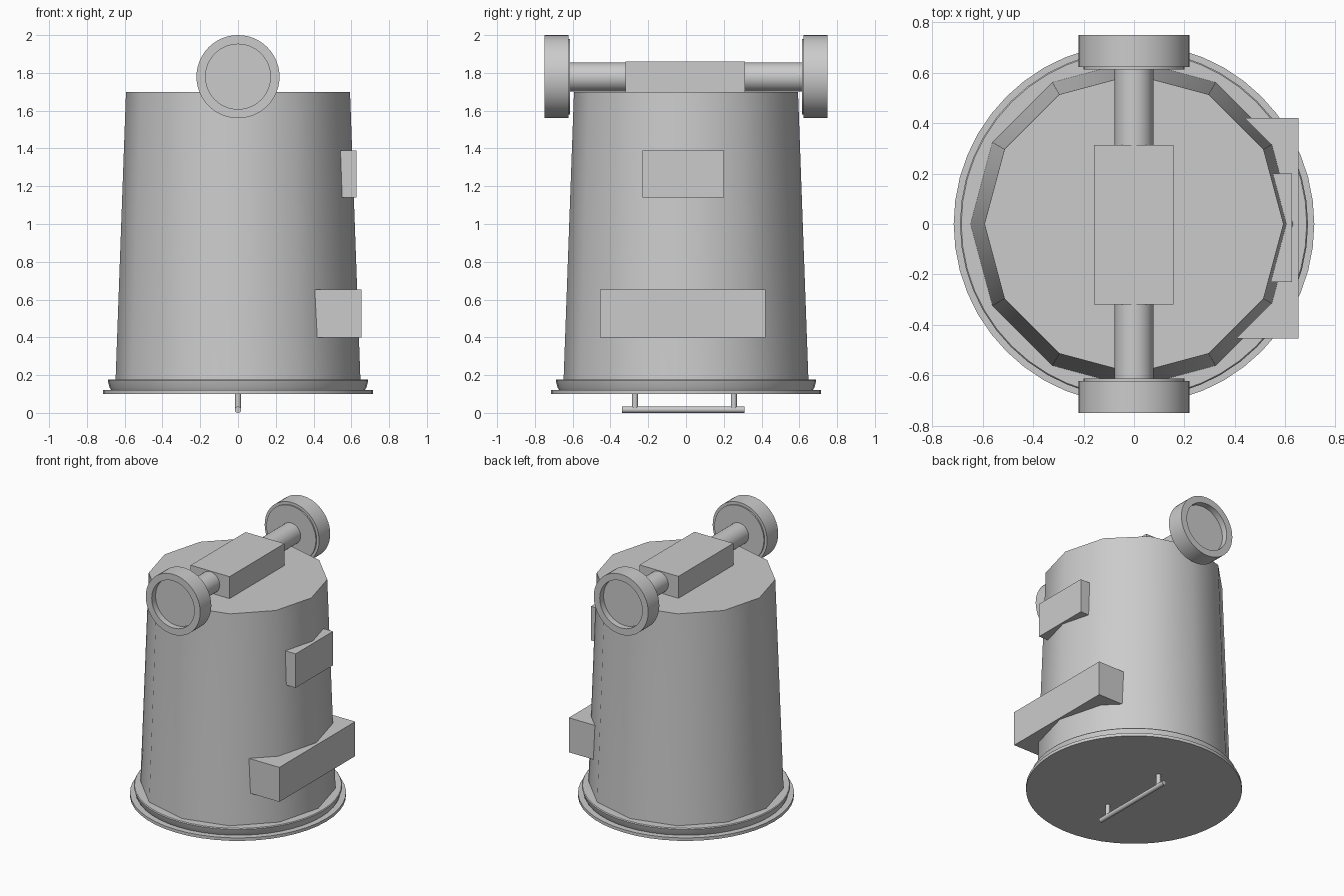
import bpy, bmesh, math
from mathutils import Matrix

if "Cube" in bpy.data.objects:
    bpy.data.objects.remove(bpy.data.objects["Cube"])

grey = bpy.data.materials.new("plain grey")
grey.diffuse_color = (0.6, 0.6, 0.6, 1)
grey.use_nodes = True
grey.node_tree.nodes["Principled BSDF"].inputs["Base Color"].default_value = grey.diffuse_color


def finish(name, bm, matrix):
    bmesh.ops.recalc_face_normals(bm, faces=bm.faces)
    me = bpy.data.meshes.new(name)
    bm.to_mesh(me)
    bm.free()
    me.transform(matrix)
    me.materials.append(grey)
    ob = bpy.data.objects.new(name, me)
    bpy.context.collection.objects.link(ob)
    return ob


def lathe(name, profile, sides, matrix=Matrix()):
    """Revolve (radius, height) points about z and close both ends."""
    bm = bmesh.new()
    rings = []
    for r, z in profile:
        rings.append([bm.verts.new((r * math.cos(math.tau * i / sides),
                                    r * math.sin(math.tau * i / sides), z))
                      for i in range(sides)])
    for a, b in zip(rings, rings[1:]):
        for i in range(sides):
            j = (i + 1) % sides
            bm.faces.new((a[i], a[j], b[j], b[i]))
    bm.faces.new(rings[0][::-1])
    bm.faces.new(rings[-1])
    ob = finish(name, bm, matrix)
    bpy.ops.object.select_all(action='DESELECT')
    ob.select_set(True)
    bpy.context.view_layer.objects.active = ob
    bpy.ops.object.shade_smooth_by_angle(angle=math.radians(40))
    return ob


def box(name, lo, hi):
    bm = bmesh.new()
    bmesh.ops.create_cube(bm, size=1)
    size = [h - l for l, h in zip(lo, hi)]
    mid = [(h + l) / 2 for l, h in zip(lo, hi)]
    return finish(name, bm, Matrix.Translation(mid) @ Matrix.Diagonal((*size, 1)))


# Tapered twelve-sided body
lathe("body", [(0.652, 0.11), (0.648, 0.18), (0.593, 1.70)], 12)

# Base flange and flared collar
lathe("base_flange", [(0.715, 0.10), (0.715, 0.122)], 48)
lathe("base_collar", [(0.672, 0.12), (0.68, 0.135), (0.69, 0.172), (0.685, 0.178),
                      (0.64, 0.178)], 48)

# Bar handle under the base
along_y = Matrix.Rotation(-math.pi / 2, 4, 'X')
lathe("handle_bar", [(0.017, -0.34), (0.017, 0.31)], 12,
      Matrix.Translation((0, 0, 0.017)) @ along_y)
for label, y in (("front", -0.27), ("back", 0.253)):
    lathe("handle_post_" + label, [(0.016, 0.02), (0.016, 0.105)], 12,
          Matrix.Translation((0, y, 0)))

# Top housing with an axle, and a dished wheel at each end
box("top_housing", (-0.158, -0.32, 1.695), (0.156, 0.313, 1.86))
lathe("axle", [(0.077, -0.63), (0.077, 0.63)], 32,
      Matrix.Translation((0, 0, 1.778)) @ along_y)
wheel = [(0.20, 0.613), (0.20, 0.622), (0.22, 0.622), (0.22, 0.75),
         (0.172, 0.75), (0.172, 0.705)]
for label, turn in (("front", math.pi / 2), ("back", -math.pi / 2)):
    lathe("wheel_" + label, wheel, 48,
          Matrix.Translation((0, 0, 1.78)) @ Matrix.Rotation(turn, 4, 'X'))

# Side blocks set into the body
box("upper_side_block", (0.48, -0.23, 1.14), (0.627, 0.2, 1.388))
box("lower_side_block", (0.36, -0.455, 0.40), (0.653, 0.42, 0.652))
